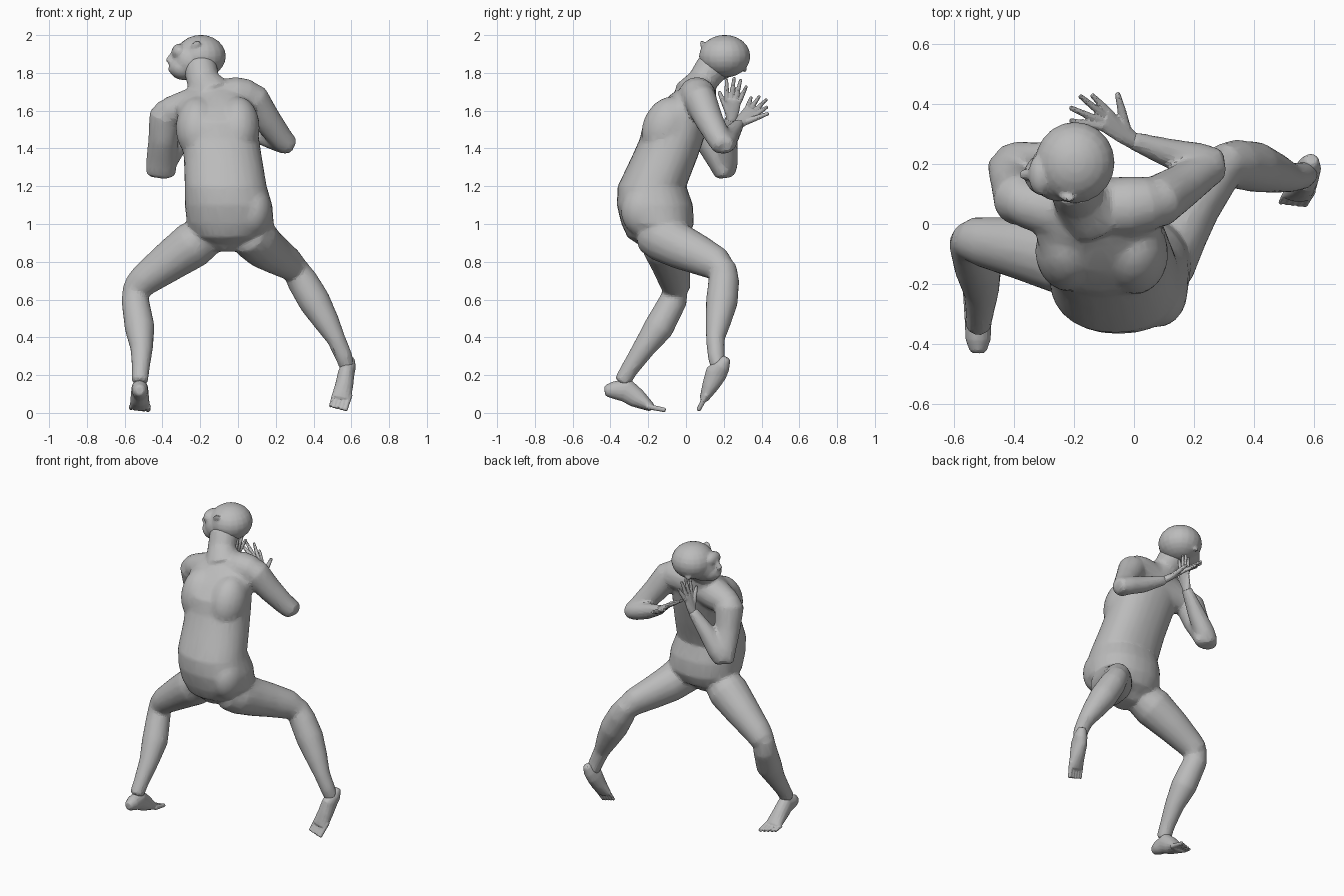
import bpy, bmesh, math
from mathutils import Vector, Matrix

old = bpy.data.objects.get("Cube")
if old:
    bpy.data.objects.remove(old, do_unlink=True)

skin = bpy.data.materials.new("plain grey")
skin.use_nodes = True
grey = (0.5, 0.5, 0.5, 1)
skin.diffuse_color = grey
skin.node_tree.nodes["Principled BSDF"].inputs["Base Color"].default_value = grey


def boxy(v, power):
    return math.copysign(abs(v) ** power, v)


def tube(bm, stations, side=(1, 0, 0), level=False, sides=16, power=1):
    """Loft ellipses with domed ends; station = x, y, z, radius along side, radius across."""
    pts = [Vector(s[:3]) for s in stations]
    rings = []

    def ring(centre, a, b, ra, rb):
        verts = []
        for k in range(sides):
            ang = math.tau * k / sides
            verts.append(bm.verts.new(centre + a * ra * boxy(math.cos(ang), power)
                                      + b * rb * boxy(math.sin(ang), power)))
        rings.append(verts)

    last = len(pts) - 1
    for i, s in enumerate(stations):
        t = pts[min(i + 1, last)] - pts[max(i - 1, 0)]
        t = Vector((0, 0, 1)) if level else t.normalized()
        a = Vector(side)
        a = (a - t * a.dot(t)).normalized()
        b = t.cross(a)
        ra, rb = s[3], s[-1]
        dome = t * min(ra, rb) * .35
        if i == 0:
            ring(pts[i] - dome, a, b, ra * .65, rb * .65)
        ring(pts[i], a, b, ra, rb)
        if i == last:
            ring(pts[i] + dome, a, b, ra * .65, rb * .65)
    for r, q in zip(rings, rings[1:]):
        for k in range(sides):
            n = (k + 1) % sides
            bm.faces.new((r[k], r[n], q[n], q[k]))
    bm.faces.new(rings[0][::-1])
    bm.faces.new(rings[-1])


def ball(bm, centre, radii, rot=(0, 0, 0)):
    m = Matrix.Translation(centre)
    for angle, axis in zip(rot, "XYZ"):
        m = m @ Matrix.Rotation(math.radians(angle), 4, axis)
    m = m @ Matrix.Diagonal((*radii, 1))
    bmesh.ops.create_uvsphere(bm, u_segments=20, v_segments=12, radius=1, matrix=m)


def finish(bm, name, voxel, smooth, keep):
    """Fuse the overlapping pieces into one skin and thin out the faces."""
    bmesh.ops.recalc_face_normals(bm, faces=bm.faces)
    mesh = bpy.data.meshes.new(name)
    bm.to_mesh(mesh)
    bm.free()
    mesh.materials.append(skin)
    ob = bpy.data.objects.new(name, mesh)
    bpy.context.collection.objects.link(ob)
    fuse = ob.modifiers.new("fuse", 'REMESH')
    fuse.mode = 'VOXEL'
    fuse.voxel_size = voxel
    soft = ob.modifiers.new("soften", 'SMOOTH')
    soft.factor = 0.5
    soft.iterations = smooth
    thin = ob.modifiers.new("thin", 'DECIMATE')
    thin.ratio = keep
    bpy.ops.object.select_all(action='DESELECT')
    ob.select_set(True)
    bpy.context.view_layer.objects.active = ob
    for mod in ("fuse", "soften", "thin"):
        bpy.ops.object.modifier_apply(modifier=mod)
    bpy.ops.object.shade_smooth_by_angle(angle=math.radians(12))


# Body: torso, shoulder blades, hip, shoulder girdle, neck, arms and legs
body = bmesh.new()
tube(body, [(-.06, -.15, .89, .1, .1), (-.05, -.15, .93, .18, .16), (-.04, -.15, 1, .23, .192),
            (-.05, -.165, 1.1, .232, .202), (-.065, -.18, 1.2, .217, .182), (-.08, -.115, 1.35, .207, .175),
            (-.095, -.075, 1.45, .207, .17), (-.11, -.05, 1.54, .21, .175), (-.12, -.005, 1.62, .21, .15),
            (-.12, .04, 1.69, .17, .115), (-.12, .065, 1.73, .11, .08)], level=True, sides=28, power=.9)
for x, y in ((.0, -.1), (-.215, -.09)):
    ball(body, (x, y, 1.51), (.115, .13, .17), (-22, 0, 0))
ball(body, (.08, -.22, 1.07), (.1, .125, .14))
tube(body, [(-.37, .07, 1.59, .08), (-.27, .05, 1.61, .1), (-.12, .05, 1.655, .105),
            (.0, .06, 1.68, .1), (.06, .07, 1.675, .09)], side=(0, 1, 0))
tube(body, [(-.14, .05, 1.68, .12), (-.185, .09, 1.76, .088, .08), (-.2, .14, 1.83, .09)])
# right upper arm and forearm
tube(body, [(-.36, .065, 1.615, .07), (-.38, .08, 1.575, .09), (-.395, .12, 1.45, .08, .08),
            (-.405, .18, 1.33, .082, .065), (-.41, .2, 1.265, .08, .05)])
tube(body, [(-.42, .205, 1.28, .06), (-.385, .212, 1.33, .064), (-.315, .22, 1.43, .054),
            (-.22, .24, 1.56, .03, .036)])
# left upper arm and forearm
tube(body, [(.03, .06, 1.69, .08), (.08, .075, 1.66, .088), (.15, .12, 1.555, .076),
            (.23, .175, 1.45, .064), (.265, .195, 1.415, .058)], side=(0, 1, 0))
tube(body, [(.275, .2, 1.42, .052), (.22, .215, 1.435, .056), (.12, .235, 1.47, .05),
            (-.01, .28, 1.53, .03)], side=(0, 1, 0))
# right thigh and shin
tube(body, [(-.13, -.14, .96, .1), (-.24, -.11, .89, .125), (-.38, -.08, .79, .105),
            (-.5, -.06, .7, .085), (-.54, -.05, .66, .075)], side=(0, 1, 0))
tube(body, [(-.545, -.05, .68, .063), (-.545, -.065, .6, .073), (-.52, -.145, .45, .08),
            (-.51, -.225, .34, .06), (-.515, -.3, .23, .047), (-.52, -.335, .17, .045)])
# left thigh and shin
tube(body, [(.05, -.18, .96, .11, .12), (.09, -.12, .925, .122, .128), (.14, -.02, .875, .112, .118),
            (.2, .07, .835, .095, .105), (.27, .16, .79, .08, .09), (.305, .195, .755, .072)])
tube(body, [(.295, .2, .775, .068), (.34, .2, .7, .082), (.405, .19, .59, .085), (.47, .17, .48, .068),
            (.52, .155, .39, .05), (.56, .16, .3, .046), (.575, .17, .25, .042)], side=(0, 1, 0))
finish(body, "body", .01, 10, .16)

# Head: skull, face, jaw, nose, brow and ears
head = bmesh.new()
ball(head, (-.197, .205, 1.888), (.133, .136, .113))
ball(head, (-.25, .175, 1.86), (.1, .1, .1), (0, 20, 0))
ball(head, (-.295, .165, 1.825), (.072, .072, .062), (0, 15, 0))
ball(head, (-.31, .165, 1.91), (.042, .07, .045))
tube(head, [(-.335, .165, 1.91, .016), (-.367, .165, 1.865, .018), (-.345, .165, 1.85, .02)], side=(0, 1, 0))
ball(head, (-.348, .165, 1.818), (.022, .034, .018))
for y, z, tilt in ((.096, 1.935, 25), (.3, 1.84, 25)):
    ball(head, (-.225, y, z), (.026, .016, .042), (tilt, 25, 0))
finish(head, "head", .007, 5, .25)


def hand(name, wrist, knuckle, spread, tips, thumb):
    """Flat palm with four fingers fanned across the spread and a thumb."""
    bm = bmesh.new()
    w, k, s = Vector(wrist), Vector(knuckle), Vector(spread)
    tube(bm, [(*w, .028, .024), (*w.lerp(k, .4), .038, .02), (*k, .045, .015)], side=spread, sides=12)
    for i, tip in enumerate(tips):
        base = k + s * (.033 - .022 * i) - (k - w) * .1
        mid = base.lerp(Vector(tip), .55)
        tube(bm, [(*base, .0135), (*mid, .012), (*tip, .009)], side=spread, sides=8)
    base = w.lerp(k, .35) + s * .02
    tube(bm, [(*base, .018), (*base.lerp(Vector(thumb), .6), .014), (*thumb, .01)], side=spread, sides=8)
    finish(bm, name, .005, 2, .3)


hand("right_hand", (-.22, .24, 1.55), (-.19, .25, 1.66), (0, -1, .1),
     [(-.18, .215, 1.765), (-.175, .255, 1.775), (-.17, .29, 1.765), (-.165, .32, 1.73)], (-.2, .175, 1.7))
hand("left_hand", (0, .275, 1.525), (-.1, .35, 1.6), (.5, .6, -.6),
     [(-.14, .43, 1.62), (-.18, .427, 1.66), (-.212, .388, 1.675), (-.212, .345, 1.67)], (-.055, .435, 1.585))


def foot(name, stations, across, toe_dir):
    """Tapered foot with a row of five toes."""
    bm = bmesh.new()
    tube(bm, stations, side=across)
    front, a, d = Vector(stations[-1][:3]), Vector(across), Vector(toe_dir)
    for i in range(5):
        base = front + a * (.044 - .023 * i) - d * .02
        tip = base + d * (.095 - .008 * i)
        r = .016 - .0013 * i
        tube(bm, [(*base, r), (*base.lerp(tip, .6), r * .85), (*tip, r * .8)], side=across, sides=8)
    finish(bm, name, .005, 2, .3)


foot("right_foot", [(-.52, -.42, .118, .03, .032), (-.52, -.385, .12, .042, .046), (-.52, -.32, .122, .045, .064),
                    (-.52, -.26, .078, .049, .052), (-.52, -.185, .03, .054, .024)], (1, 0, 0), (0, .98, -.2))
foot("left_foot", [(.592, .212, .285, .026, .026), (.585, .19, .25, .04, .045), (.573, .16, .21, .044, .058),
                   (.562, .13, .145, .048, .045), (.545, .095, .075, .052, .024)], (.95, .1, .1), (-.25, -.45, -.85))
